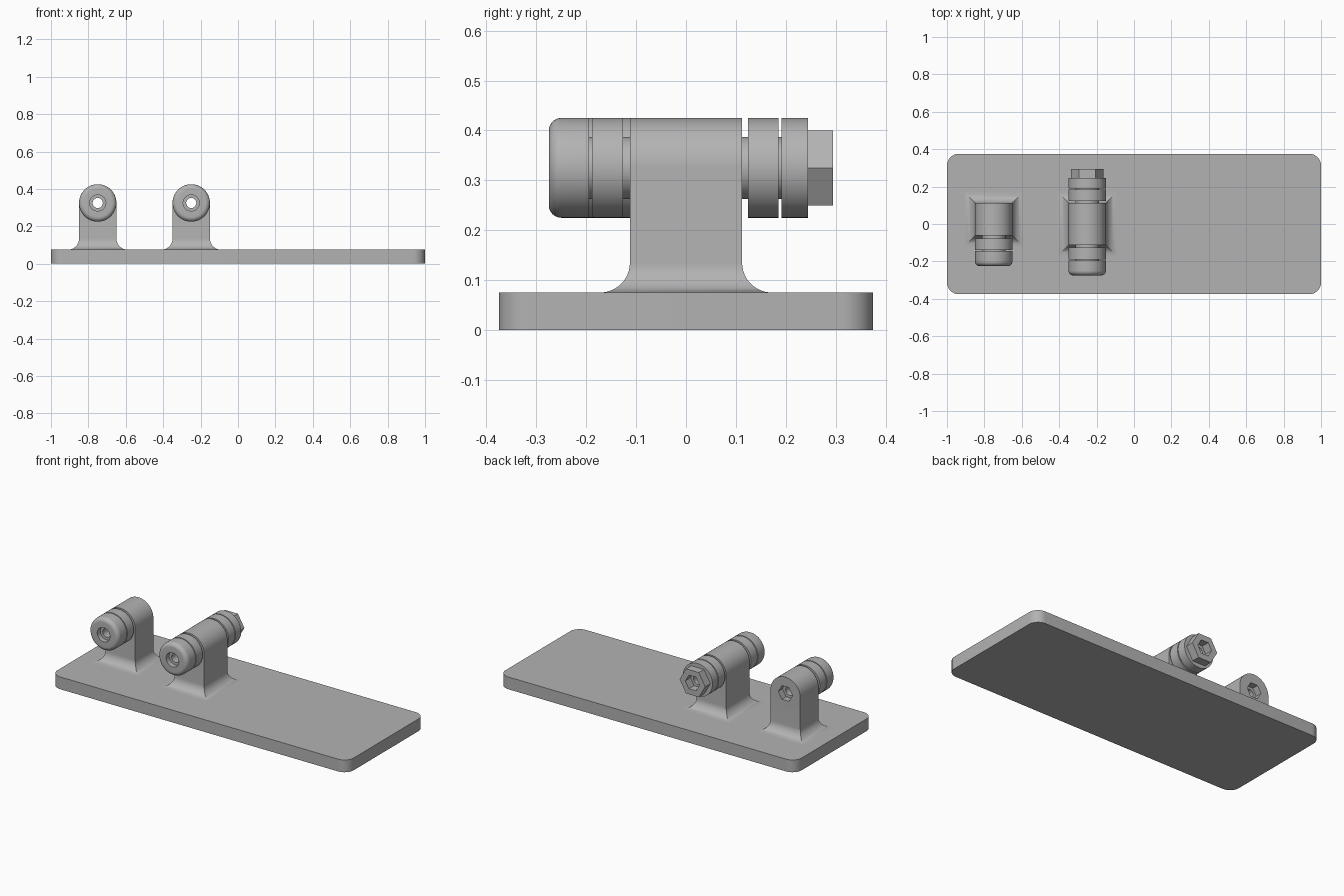
import bpy
import bmesh
from math import sin, cos, pi, radians

if "Cube" in bpy.data.objects:
    bpy.data.objects.remove(bpy.data.objects["Cube"])

grey = bpy.data.materials.new("mid_grey")
grey.use_nodes = True
grey.diffuse_color = (0.45, 0.45, 0.45, 1)
grey.node_tree.nodes["Principled BSDF"].inputs["Base Color"].default_value = grey.diffuse_color

PLATE_TOP = 0.075
AXIS_Z = 0.325
RADIUS = 0.1      # posts and collars
NECK = 0.062
BORE = 0.027
FLARE = 0.06


def finish(name, bm):
    """Turn a bmesh into a named grey object."""
    bmesh.ops.remove_doubles(bm, verts=bm.verts, dist=1e-5)
    bmesh.ops.recalc_face_normals(bm, faces=bm.faces)
    mesh = bpy.data.meshes.new(name)
    bm.to_mesh(mesh)
    bm.free()
    mesh.materials.append(grey)
    obj = bpy.data.objects.new(name, mesh)
    bpy.context.collection.objects.link(obj)
    return obj


def activate(obj):
    bpy.ops.object.select_all(action='DESELECT')
    obj.select_set(True)
    bpy.context.view_layer.objects.active = obj


def smooth(obj):
    activate(obj)
    bpy.ops.object.shade_smooth_by_angle(angle=radians(30))


def ring_tube(name, x, profile, sides=64):
    """Revolve a closed (y, radius) profile about the pin axis."""
    bm = bmesh.new()
    rings = []
    for i in range(sides):
        a = 2 * pi * i / sides
        rings.append([bm.verts.new((x + r * cos(a), y, AXIS_Z + r * sin(a)))
                      for y, r in profile])
    n = len(profile)
    for i in range(sides):
        p, q = rings[i], rings[(i + 1) % sides]
        for j in range(n):
            k = (j + 1) % n
            bm.faces.new((p[j], p[k], q[k], q[j]))
    return finish(name, bm)


def prism(name, x, y0, y1, radius, sides):
    """Solid prism along y, used as a cutter."""
    bm = bmesh.new()
    ends = [[bm.verts.new((x + radius * cos(2 * pi * i / sides), y,
                           AXIS_Z + radius * sin(2 * pi * i / sides)))
             for i in range(sides)] for y in (y0, y1)]
    for end in ends:
        bm.faces.new(end)
    for i in range(sides):
        j = (i + 1) % sides
        bm.faces.new((ends[0][i], ends[0][j], ends[1][j], ends[1][i]))
    obj = finish(name, bm)
    obj.hide_render = True
    return obj


def cut(obj, cutter):
    mod = obj.modifiers.new("cut", 'BOOLEAN')
    mod.operation = 'DIFFERENCE'
    mod.solver = 'EXACT'
    mod.object = cutter
    activate(obj)
    bpy.ops.object.modifier_apply(modifier=mod.name)
    bpy.data.objects.remove(cutter)


def make_post(name, x, y0, y1):
    """Stack of rectangles: flared foot, straight shank, round top."""
    rows = []
    for i in range(13):
        a = pi / 2 * i / 12
        rows.append((RADIUS, FLARE * (1 - sin(a)), PLATE_TOP + FLARE * (1 - cos(a))))
    for i in range(25):
        a = pi / 2 * i / 24
        rows.append((RADIUS * cos(a), 0, AXIS_Z + RADIUS * sin(a)))
    bm = bmesh.new()
    rings = []
    for half, out, z in rows:
        w = max(half + out, 0.0004)
        rings.append([bm.verts.new(c) for c in (
            (x - w, y0 - out, z), (x + w, y0 - out, z),
            (x + w, y1 + out, z), (x - w, y1 + out, z))])
    for p, q in zip(rings, rings[1:]):
        for i in range(4):
            j = (i + 1) % 4
            bm.faces.new((p[i], p[j], q[j], q[i]))
    bm.faces.new(rings[0])
    bm.faces.new(rings[-1])
    post = finish(name, bm)
    cut(post, prism("bore_cutter", x, -0.4, 0.4, BORE, 48))
    return post


def front_pin(name, x, y):
    """Neck, collar and rounded cap with a counterbore, ending at the post face y."""
    edge = 0.025
    profile = [(y, BORE), (y, NECK), (y - 0.014, NECK), (y - 0.014, RADIUS),
               (y - 0.076, RADIUS), (y - 0.076, NECK), (y - 0.082, NECK), (y - 0.082, RADIUS)]
    tip = y - 0.1625
    for i in range(9):
        a = pi / 2 * i / 8
        profile.append((tip + edge - edge * sin(a), RADIUS - edge + edge * cos(a)))
    profile += [(tip, 0.043), (tip + 0.03, 0.043), (tip + 0.03, BORE)]
    smooth(ring_tube(name, x, profile))


# Base plate with rounded corners
bm = bmesh.new()
bmesh.ops.create_cube(bm, size=1)
for v in bm.verts:
    v.co.x *= 2
    v.co.y *= 0.75
    v.co.z = (v.co.z + 0.5) * PLATE_TOP
uprights = [e for e in bm.edges if abs(e.verts[0].co.z - e.verts[1].co.z) > 0.01]
bmesh.ops.bevel(bm, geom=uprights, offset=0.0625, segments=12, profile=0.5, affect='EDGES')
smooth(finish("base_plate", bm))

# Short post with a hexagonal nut pocket in its back
short_x, long_x = -0.75, -0.25
short_post = make_post("short_post", short_x, -0.0625, 0.1125)
cut(short_post, prism("pocket_cutter", short_x, 0.0725, 0.2, 0.048, 6))
smooth(short_post)
front_pin("short_front_pin", short_x, -0.0625)

# Long post with pins on both sides
smooth(make_post("long_post", long_x, -0.1125, 0.1125))
front_pin("long_front_pin", long_x, -0.1125)
smooth(ring_tube("long_back_pin", long_x, [
    (0.1125, BORE), (0.1125, NECK), (0.124, NECK), (0.124, RADIUS),
    (0.185, RADIUS), (0.185, NECK), (0.191, NECK), (0.191, RADIUS),
    (0.245, RADIUS), (0.245, BORE)]))

# Hollow hexagonal head
ring_tube("hex_head", long_x, [(0.245, 0.048), (0.245, 0.0866),
                               (0.295, 0.0866), (0.295, 0.048)], sides=6)
